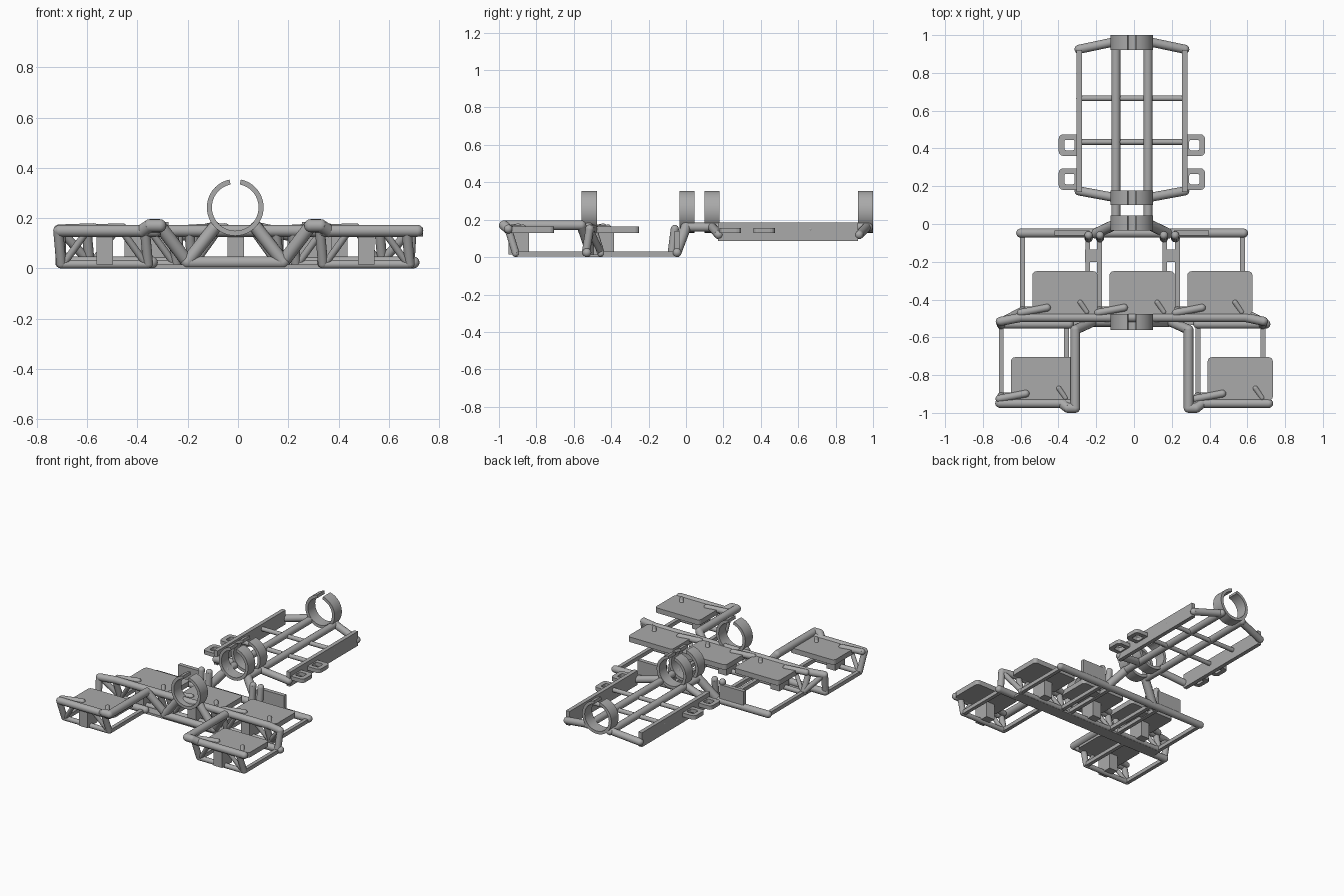
import bpy, bmesh, math
from mathutils import Vector, Matrix

if "Cube" in bpy.data.objects:
    bpy.data.objects.remove(bpy.data.objects["Cube"])

CX = -0.011          # centre line of the frame
GREY = (0.4, 0.4, 0.4, 1)
mat = bpy.data.materials.new("matte grey")
mat.use_nodes = True
mat.diffuse_color = GREY
mat.node_tree.nodes["Principled BSDF"].inputs["Base Color"].default_value = GREY


def finish(bm, name, smooth=False):
    bmesh.ops.recalc_face_normals(bm, faces=bm.faces)
    mesh = bpy.data.meshes.new(name)
    bm.to_mesh(mesh)
    bm.free()
    mesh.materials.append(mat)
    ob = bpy.data.objects.new(name, mesh)
    bpy.context.collection.objects.link(ob)
    if smooth:
        bpy.ops.object.select_all(action='DESELECT')
        ob.select_set(True)
        bpy.context.view_layer.objects.active = ob
        bpy.ops.object.shade_smooth_by_angle()
    return ob


def tube(name, points, r=0.024):
    """Round bar through the points, with ball joints."""
    bm = bmesh.new()
    pts = [Vector(p) for p in points]
    for a, b in zip(pts, pts[1:]):
        d = b - a
        m = Matrix.Translation((a + b) / 2) @ d.to_track_quat('Z', 'Y').to_matrix().to_4x4()
        bmesh.ops.create_cone(bm, cap_ends=True, segments=16, radius1=r, radius2=r,
                              depth=d.length, matrix=m)
    for p in pts:
        bmesh.ops.create_uvsphere(bm, u_segments=16, v_segments=8, radius=r,
                                  matrix=Matrix.Translation(p))
    return finish(bm, name, True)


def box(name, x, y, z, round_corners=0):
    bm = bmesh.new()
    bmesh.ops.create_cube(bm, size=1)
    for v in bm.verts:
        v.co = [(lo + hi) / 2 + c * (hi - lo) for c, (lo, hi) in zip(v.co, (x, y, z))]
    if round_corners:
        upright = [e for e in bm.edges if abs(e.verts[0].co.z - e.verts[1].co.z) > 0.001]
        bmesh.ops.bevel(bm, geom=upright, offset=round_corners, segments=4,
                        profile=0.5, affect='EDGES')
    return finish(bm, name)


def mirrored(points):
    return [(2 * CX - x, y, z) for x, y, z in points]


def tube_pair(name, points, r=0.024):
    tube("right_" + name, points, r)
    tube("left_" + name, mirrored(points), r)


def box_pair(name, x, y, z, rc=0):
    box("right_" + name, x, y, z, rc)
    box("left_" + name, (2 * CX - x[1], 2 * CX - x[0]), y, z, rc)


def clamp_ring(name, y0, y1):
    """Open ring with a gap at the top."""
    bm = bmesh.new()
    n, gap, outer, inner = 40, 0.2, 0.113, 0.093
    rows = []
    for i in range(n + 1):
        a = math.pi / 2 + gap + (math.tau - 2 * gap) * i / n
        rows.append([bm.verts.new((CX + r * math.cos(a), y, 0.243 + r * math.sin(a)))
                     for r, y in ((outer, y0), (outer, y1), (inner, y1), (inner, y0))])
    for a, b in zip(rows, rows[1:]):
        for k in range(4):
            bm.faces.new((a[k], a[(k + 1) % 4], b[(k + 1) % 4], b[k]))
    bm.faces.new(rows[0])
    bm.faces.new(rows[-1])
    finish(bm, name, True)


def clip_loop(name, x0, x1, y0, y1):
    """Rounded flat frame with a square opening."""
    bm = bmesh.new()
    loops = []
    cx, cy = (x0 + x1) / 2, (y0 + y1) / 2
    for z in (0.128, 0.155):
        for inset, rad in ((0, 0.025), (0.03, 0.01)):
            hx, hy = (x1 - x0) / 2 - inset, (y1 - y0) / 2 - inset
            loop = []
            for k, (sx, sy) in enumerate(((1, 1), (-1, 1), (-1, -1), (1, -1))):
                for j in range(4):
                    a = math.pi / 2 * (k + j / 3)
                    loop.append(bm.verts.new((cx + sx * (hx - rad) + rad * math.cos(a),
                                              cy + sy * (hy - rad) + rad * math.sin(a), z)))
            loops.append(loop)
    for a, b in ((0, 1), (1, 3), (3, 2), (2, 0)):
        for i in range(16):
            j = (i + 1) % 16
            bm.faces.new((loops[a][i], loops[a][j], loops[b][j], loops[b][i]))
    finish(bm, name)


# Clamp rings along the centre line
for label, y0, y1 in (("front", -0.56, -0.477), ("middle", -0.035, 0.045),
                      ("rack_front", 0.1, 0.178), ("rack_rear", 0.92, 1.0)):
    clamp_ring(label + "_clamp_ring", y0, y1)

# Rear rack
tube_pair("rack_spine", [(CX - 0.085, 0.0, 0.16), (CX - 0.085, 0.975, 0.16)])
box_pair("rack_side_plate", (CX - 0.293, CX - 0.265), (0.17, 0.92), (0.085, 0.185))
for label, y in (("front", 0.434), ("rear", 0.665)):
    tube(label + "_rack_crossbar", [(CX - 0.28, y, 0.15), (CX + 0.28, y, 0.15)], 0.015)
tube_pair("rack_rear_arm", [(CX - 0.28, 0.925, 0.12), (CX - 0.09, 0.965, 0.16)])
tube_pair("rack_front_arm", [(CX - 0.28, 0.175, 0.12), (CX - 0.09, 0.14, 0.16)])
for label, y in (("front", 0.18), ("rear", 0.36)):
    clip_loop("right_clip_" + label, CX - 0.388, CX - 0.273, y, y + 0.115)
    clip_loop("left_clip_" + label, CX + 0.273, CX + 0.388, y, y + 0.115)

# Base frame and braces up to the rings
tube("rear_base_bar", [(-0.6, -0.048, 0.024), (0.58, -0.048, 0.024)])
tube_pair("rear_ring_brace", [(CX - 0.19, -0.05, 0.03), (CX - 0.085, 0.0, 0.16)], 0.028)
tube_pair("front_ring_brace", [(CX - 0.19, -0.52, 0.026), (CX - 0.085, -0.52, 0.16)], 0.026)
tube("front_base_bar", [(CX - 0.18, -0.52, 0.024), (CX + 0.18, -0.52, 0.024)])
box("base_strip", (-0.6, 0.58), (-0.535, -0.45), (0.0, 0.015))
tube("seat_row_bar", [(-0.705, -0.515, 0.15), (-0.6, -0.495, 0.15),
                      (0.59, -0.495, 0.15), (0.685, -0.515, 0.15)])
box_pair("rear_plate", (-0.42, -0.235), (-0.062, -0.034), (0.03, 0.14))
box_pair("link_tab", (-0.26, -0.18), (-0.2, -0.135), (0.01, 0.03))
for label, x in (("outer", -0.24), ("inner", -0.18)):
    tube_pair(label + "_post", [(x, -0.075, 0.03), (x, -0.06, 0.15)], 0.022)

# Forward arms
tube_pair("forward_arm", [(CX - 0.19, -0.51, 0.026), (CX - 0.3, -0.56, 0.17),
                          (CX - 0.3, -0.974, 0.17), (CX - 0.34, -0.974, 0.17),
                          (CX - 0.37, -0.95, 0.15)], 0.026)


def station(name, x0, top_y, back_y):
    """Platform on an open frame."""
    x1, low_y = x0 + 0.345, top_y + 0.04
    box(name + "_platform", (x0 + 0.052, x0 + 0.397), (top_y + 0.015, top_y + 0.245),
        (0.128, 0.163), 0.022)
    mid = (x0 + x1) / 2
    box(name + "_support", (mid - 0.033, mid + 0.033), (top_y, top_y + 0.11), (0.015, 0.13))
    tube(name + "_low_bar", [(x0, low_y, 0.017), (x1, low_y, 0.017)], 0.017)
    for side, x, d in (("a", x0, 1), ("b", x1, -1)):
        box(name + "_rail_" + side, (x - 0.013, x + 0.013), (low_y, back_y), (0.004, 0.03))
        tube(name + "_leg_" + side, [(x, low_y, 0.02), (x - 0.012, top_y, 0.15)], 0.02)
        tube(name + "_strut_" + side, [(x + d * 0.01, low_y, 0.02),
                                       (x + d * 0.1, top_y, 0.145)], 0.014)
    # Bars poking through the platform
    tube(name + "_long_stop", [(x0 - 0.01, top_y + 0.025, 0.155),
                               (x0 + 0.13, top_y + 0.052, 0.16)], 0.02)
    tube(name + "_short_stop", [(x1 - 0.04, top_y + 0.08, 0.16),
                                (x1 - 0.005, top_y + 0.03, 0.155)], 0.014)


for label, x in (("right", -0.59), ("centre", -0.182), ("left", 0.23)):
    station(label + "_row_station", x, -0.495, -0.05)
for label, x in (("right", -0.703), ("left", 0.338)):
    station(label + "_front_station", x, -0.95, -0.53)
    tube(label + "_front_top_bar", [(x - 0.005, -0.95, 0.15), (x + 0.375, -0.95, 0.15)])
    tube(label + "_front_rear_bar", [(x, -0.53, 0.024), (x + 0.36, -0.53, 0.024)])
tube_pair("outer_leg", [(-0.703, -0.535, 0.024), (-0.71, -0.515, 0.15)], 0.022)
tube_pair("outer_link", [(-0.705, -0.515, 0.15), (-0.59, -0.455, 0.024)], 0.018)
